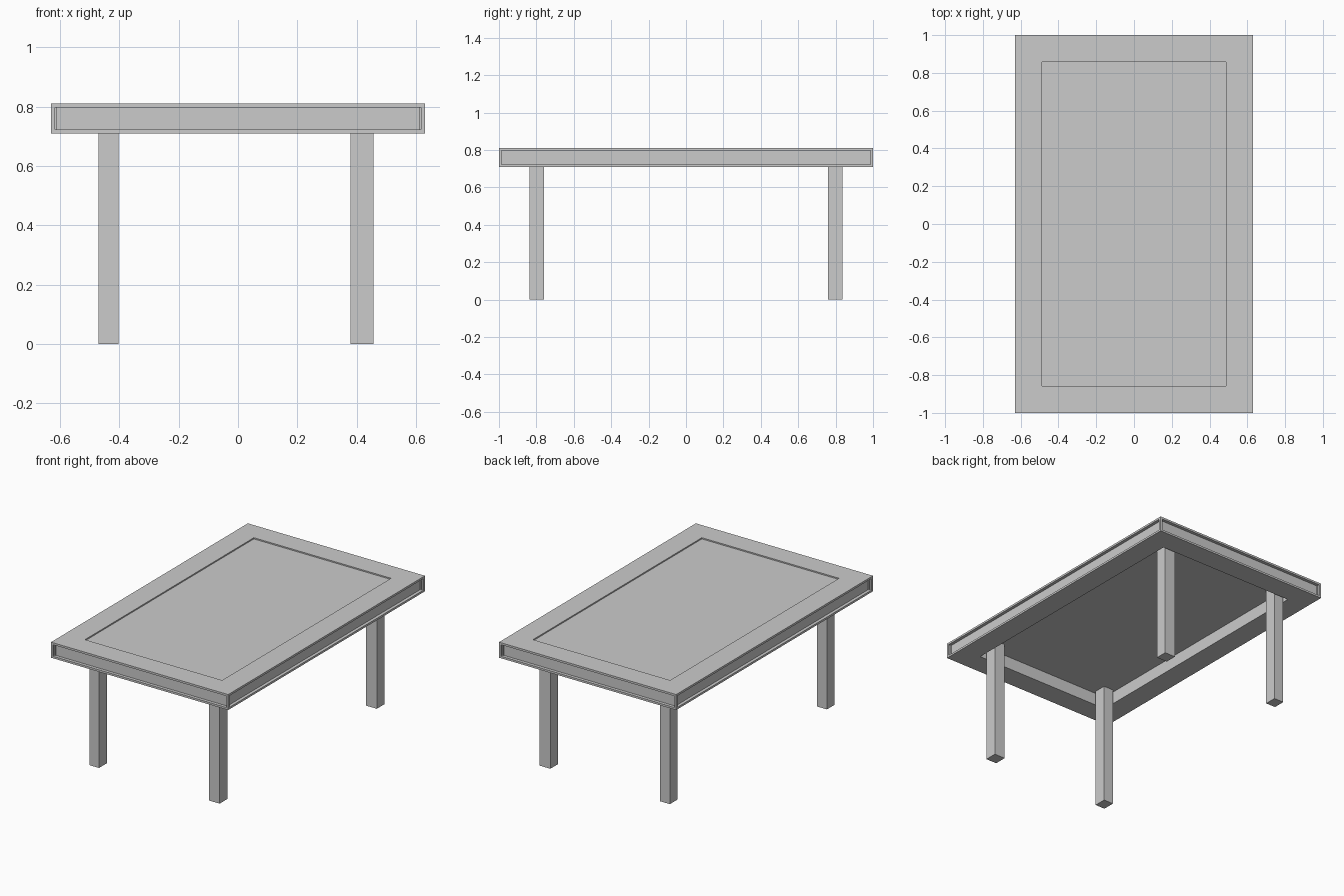
import bpy, bmesh
from mathutils import Vector

if "Cube" in bpy.data.objects:
    bpy.data.objects.remove(bpy.data.objects["Cube"])


def box(name, lo, hi, edit=None):
    lo, hi = Vector(lo), Vector(hi)
    bm = bmesh.new()
    bmesh.ops.create_cube(bm, size=1)
    bmesh.ops.scale(bm, vec=hi - lo, verts=bm.verts)
    bmesh.ops.translate(bm, vec=(lo + hi) / 2, verts=bm.verts)
    bm.normal_update()
    if edit:
        edit(bm)
    mesh = bpy.data.meshes.new(name)
    bm.to_mesh(mesh)
    bm.free()
    obj = bpy.data.objects.new(name, mesh)
    bpy.context.collection.objects.link(obj)
    return obj


def recess(bm, face, margin, depth):
    # border first, then a straight-walled step inward
    bmesh.ops.inset_individual(bm, faces=[face], thickness=margin, use_even_offset=True)
    direction = -face.normal.copy() * depth
    new = bmesh.ops.extrude_discrete_faces(bm, faces=[face])["faces"][0]
    bmesh.ops.translate(bm, vec=direction, verts=new.verts)


def shape_top(bm):
    for face in list(bm.faces):
        if face.normal.z > 0.5:
            recess(bm, face, 0.142, 0.008)      # shallow writing surface
        elif face.normal.z < -0.5:
            recess(bm, face, 0.142, 0.08)       # hollow underside
        else:
            recess(bm, face, 0.013, 0.02)       # sunken edge panels


# Table top
box("table_top", (-0.63, -1, 0.71), (0.63, 1, 0.81), shape_top)

# Legs, reaching up into the hollow underside
for side, x0, x1 in (("left", -0.471, -0.402), ("right", 0.38, 0.456)):
    for end, y0, y1 in (("front", -0.838, -0.759), ("back", 0.759, 0.836)):
        box(f"{end}_{side}_leg", (x0, y0, 0), (x1, y1, 0.79))
